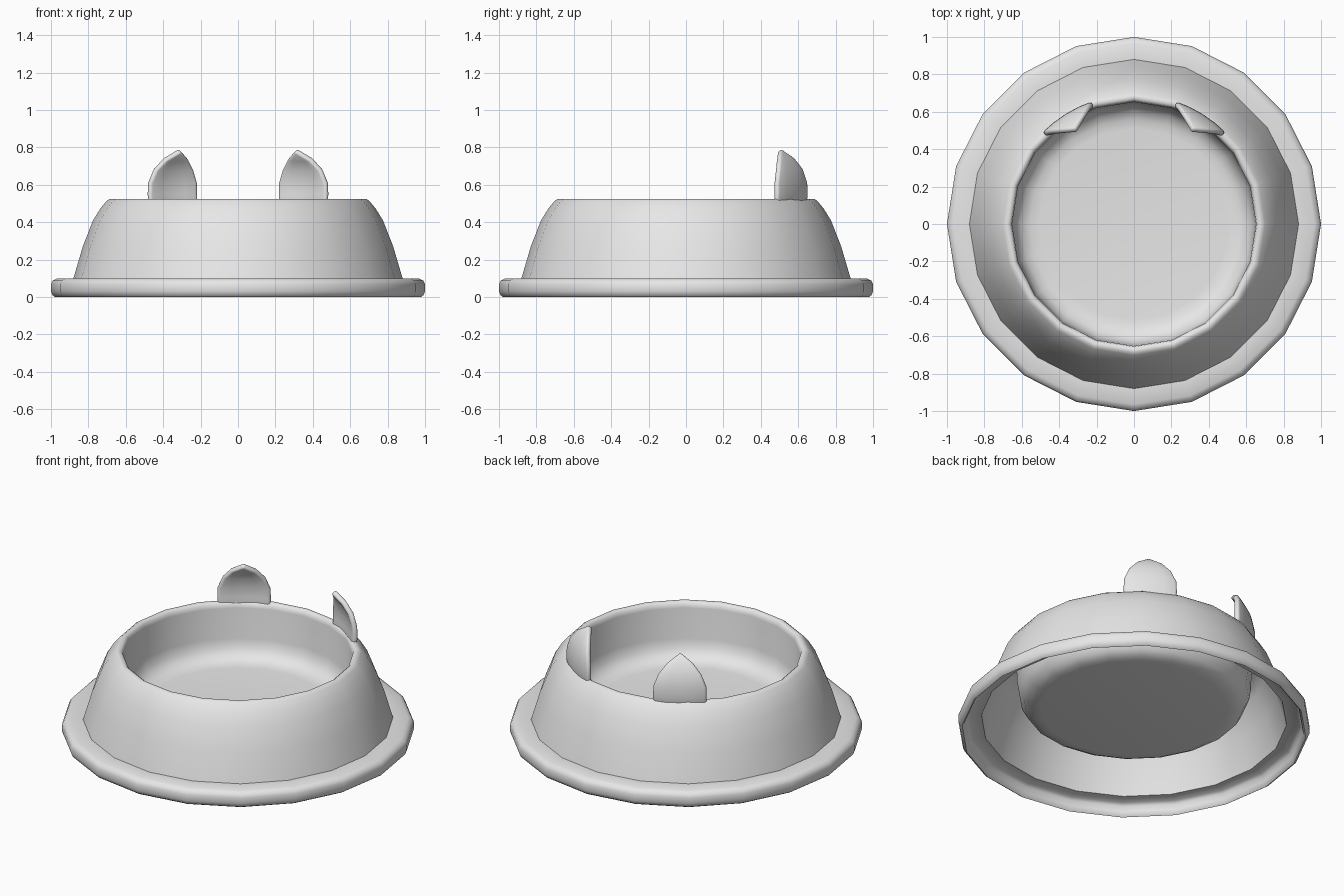
import bpy
import bmesh
from math import cos, sin, pi, radians, sqrt

cube = bpy.data.objects.get("Cube")
if cube:
    bpy.data.objects.remove(cube, do_unlink=True)

GREY = (0.8, 0.8, 0.8, 1.0)
mat = bpy.data.materials.new("plain grey")
mat.use_nodes = True
mat.diffuse_color = GREY
bsdf = next(n for n in mat.node_tree.nodes if n.type == 'BSDF_PRINCIPLED')
bsdf.inputs["Base Color"].default_value = GREY

SIDES = 20


def finish(name, bm):
    """Turn a bmesh into a smooth shaded object."""
    bmesh.ops.recalc_face_normals(bm, faces=bm.faces)
    mesh = bpy.data.meshes.new(name)
    bm.to_mesh(mesh)
    bm.free()
    mesh.materials.append(mat)
    obj = bpy.data.objects.new(name, mesh)
    bpy.context.collection.objects.link(obj)
    bpy.ops.object.select_all(action='DESELECT')
    obj.select_set(True)
    bpy.context.view_layer.objects.active = obj
    bpy.ops.object.shade_smooth_by_angle(angle=radians(60))
    return obj


def lathe(name, profile):
    """Spin a (radius, height) profile; radius 0 at both ends gives poles."""
    bm = bmesh.new()
    rings = []
    for r, z in profile:
        if r == 0:
            rings.append([bm.verts.new((0, 0, z))] * SIDES)
        else:
            angles = [2 * pi * i / SIDES for i in range(SIDES)]
            rings.append([bm.verts.new((r * cos(a), r * sin(a), z)) for a in angles])
    for lo, hi in zip(rings, rings[1:]):
        for i in range(SIDES):
            j = (i + 1) % SIDES
            corners = dict.fromkeys((lo[i], lo[j], hi[j], hi[i]))
            bm.faces.new(list(corners))
    return finish(name, bm)


# Underside of the dish, then the hollow inside the skirt
underside = [(0, 0.15), (0.53, 0.15), (0.58, 0.156), (0.625, 0.18), (0.655, 0.235), (0.665, 0.30),
             (0.672, 0.47), (0.70, 0.47), (0.75, 0.40), (0.81, 0.26), (0.868, 0.075)]
# Rounded flange with a turned down lip
flange = [(0.94, 0.075), (0.957, 0.06), (0.962, 0.03), (0.968, 0.01), (0.978, 0), (0.992, 0.01),
          (1, 0.03), (1, 0.068), (0.99, 0.088), (0.965, 0.1), (0.88, 0.1)]
# Sloping skirt and rounded top rim
skirt = [(0.83, 0.27), (0.775, 0.41), (0.735, 0.475), (0.702, 0.514),
         (0.687, 0.525), (0.67, 0.525), (0.657, 0.515)]
# Inner wall and floor
inside = [(0.652, 0.49), (0.648, 0.30), (0.635, 0.245), (0.605, 0.205),
          (0.56, 0.185), (0.51, 0.18), (0, 0.18)]
lathe("bowl", underside + flange + skirt + inside)

# Ears: half width, inward lean and height of each row
EAR_ROWS = [(0.151, 0.014, 0.49), (0.152, 0.008, 0.55), (0.15, 0.01, 0.61),
            (0.121, 0.025, 0.68), (0.075, 0.055, 0.735), (0, 0.098, 0.785)]
EAR_RADIUS = 0.685
EAR_ANGLE = radians(58)
COLUMNS = 4


def ear(name, side):
    bm = bmesh.new()
    rows = []
    for width, lean, z in EAR_ROWS:
        row = []
        for c in range(COLUMNS + 1):
            t = width * (2 * c / COLUMNS - 1)
            r = sqrt(EAR_RADIUS ** 2 - t ** 2) - lean
            x = r * cos(EAR_ANGLE) - t * sin(EAR_ANGLE)
            y = r * sin(EAR_ANGLE) + t * cos(EAR_ANGLE)
            row.append(bm.verts.new((side * x, y, z)))
        rows.append(row)
    for lo, hi in zip(rows, rows[1:]):
        for c in range(COLUMNS):
            bm.faces.new((lo[c], lo[c + 1], hi[c + 1], hi[c]))
    # Join the last row into a pointed tip
    bmesh.ops.remove_doubles(bm, verts=bm.verts, dist=0.0001)
    obj = finish(name, bm)
    solid = obj.modifiers.new("thickness", 'SOLIDIFY')
    solid.thickness = 0.032
    solid.offset = 0
    bevel = obj.modifiers.new("rounded edge", 'BEVEL')
    bevel.width = 0.014
    bevel.segments = 3
    bevel.limit_method = 'ANGLE'
    bevel.angle_limit = radians(60)


ear("left_ear", 1)
ear("right_ear", -1)
